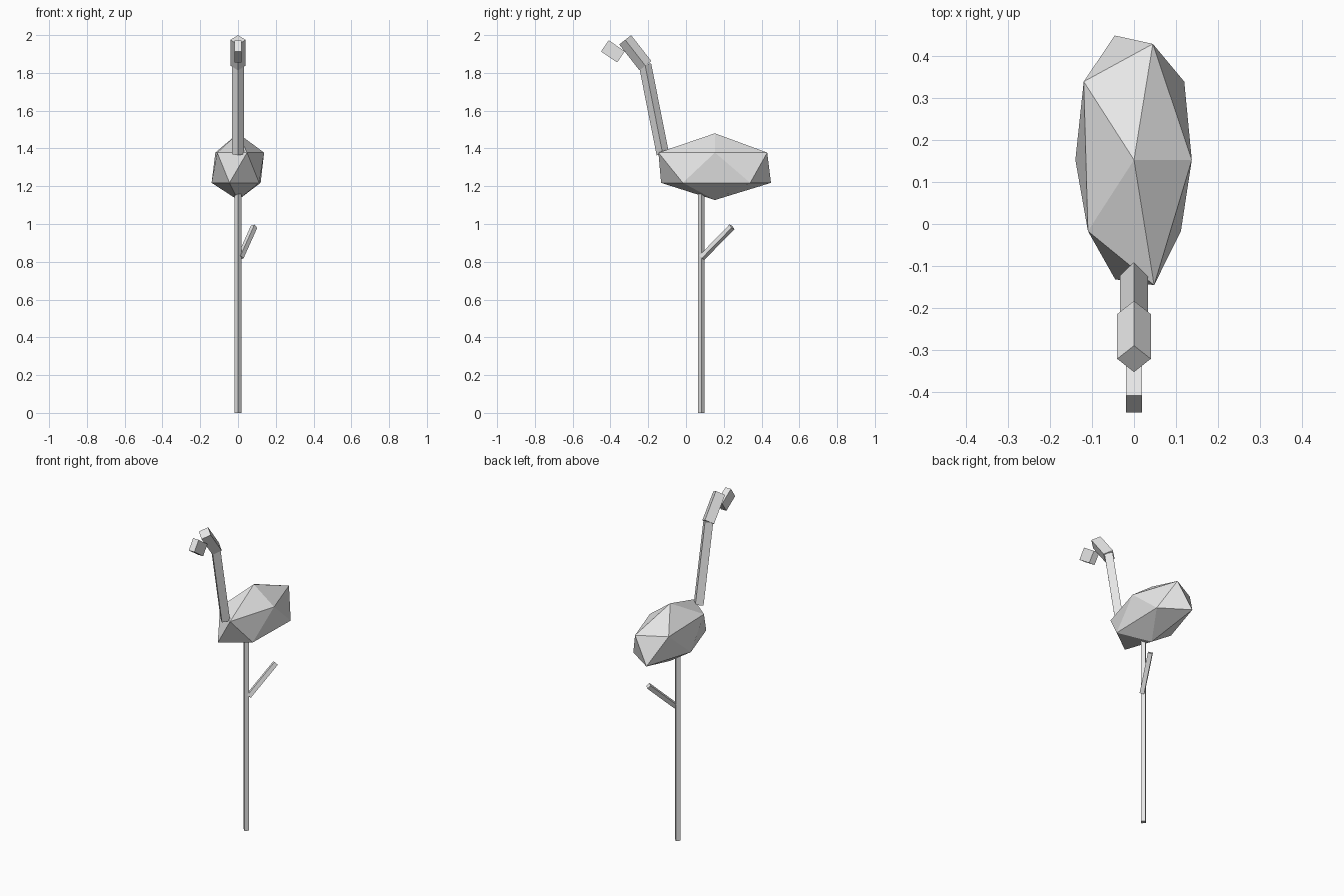
import bpy, bmesh
from mathutils import Vector, Matrix

default = bpy.data.objects.get("Cube")
if default:
    bpy.data.objects.remove(default, do_unlink=True)

GREY = (0.8, 0.8, 0.8, 1)
mat = bpy.data.materials.new("plain_grey")
mat.use_nodes = True
mat.diffuse_color = GREY
mat.node_tree.nodes["Principled BSDF"].inputs["Base Color"].default_value = GREY


def finish(name, bm):
    bmesh.ops.recalc_face_normals(bm, faces=bm.faces)
    mesh = bpy.data.meshes.new(name)
    bm.to_mesh(mesh)
    bm.free()
    mesh.materials.append(mat)
    obj = bpy.data.objects.new(name, mesh)
    bpy.context.scene.collection.objects.link(obj)
    return obj


def rod(name, start, end, radius):
    """Four-sided rod with its corners on the side, front and back."""
    a, b = Vector(start), Vector(end)
    turn = Vector((0, 0, 1)).rotation_difference(b - a).to_matrix().to_4x4()
    bm = bmesh.new()
    bmesh.ops.create_cone(bm, cap_ends=True, segments=4, radius1=radius,
                          radius2=radius, depth=(b - a).length,
                          matrix=Matrix.Translation((a + b) / 2) @ turn)
    return finish(name, bm)


# Body: stretched twenty-sided solid, from two staggered rings and two poles
upper = [(0.045, 0.43), (0.138, 0.153), (0.048, -0.146), (-0.11, -0.017), (-0.12, 0.34)]
lower = [(-0.046, 0.45), (-0.14, 0.153), (-0.045, -0.132), (0.112, -0.017), (0.12, 0.34)]
bm = bmesh.new()
for ring, z in ((upper, 1.378), (lower, 1.218)):
    for x, y in ring:
        bm.verts.new((x, y, z))
for z in (1.48, 1.127):
    bm.verts.new((0, 0.153, z))
bmesh.ops.convex_hull(bm, input=bm.verts)
finish("body", bm)

# Neck, head and legs
rod("neck", (0, -0.123, 1.37), (0, -0.217, 1.844), 0.033)
rod("head", (0, -0.215, 1.838), (0, -0.322, 1.975), 0.04)
rod("standing_leg", (0, 0.081, 0), (0, 0.081, 1.2), 0.018)
rod("raised_leg", (0.012, 0.085, 0.823), (0.085, 0.243, 0.985), 0.018)

# Beak: small block tilted upward to the front
bm = bmesh.new()
bmesh.ops.create_cube(bm, size=1, matrix=Matrix.Translation((0, -0.387, 1.914))
                      @ Matrix.Rotation(-0.6, 4, 'X')
                      @ Matrix.Diagonal((0.038, 0.103, 0.072, 1)))
finish("beak", bm)
